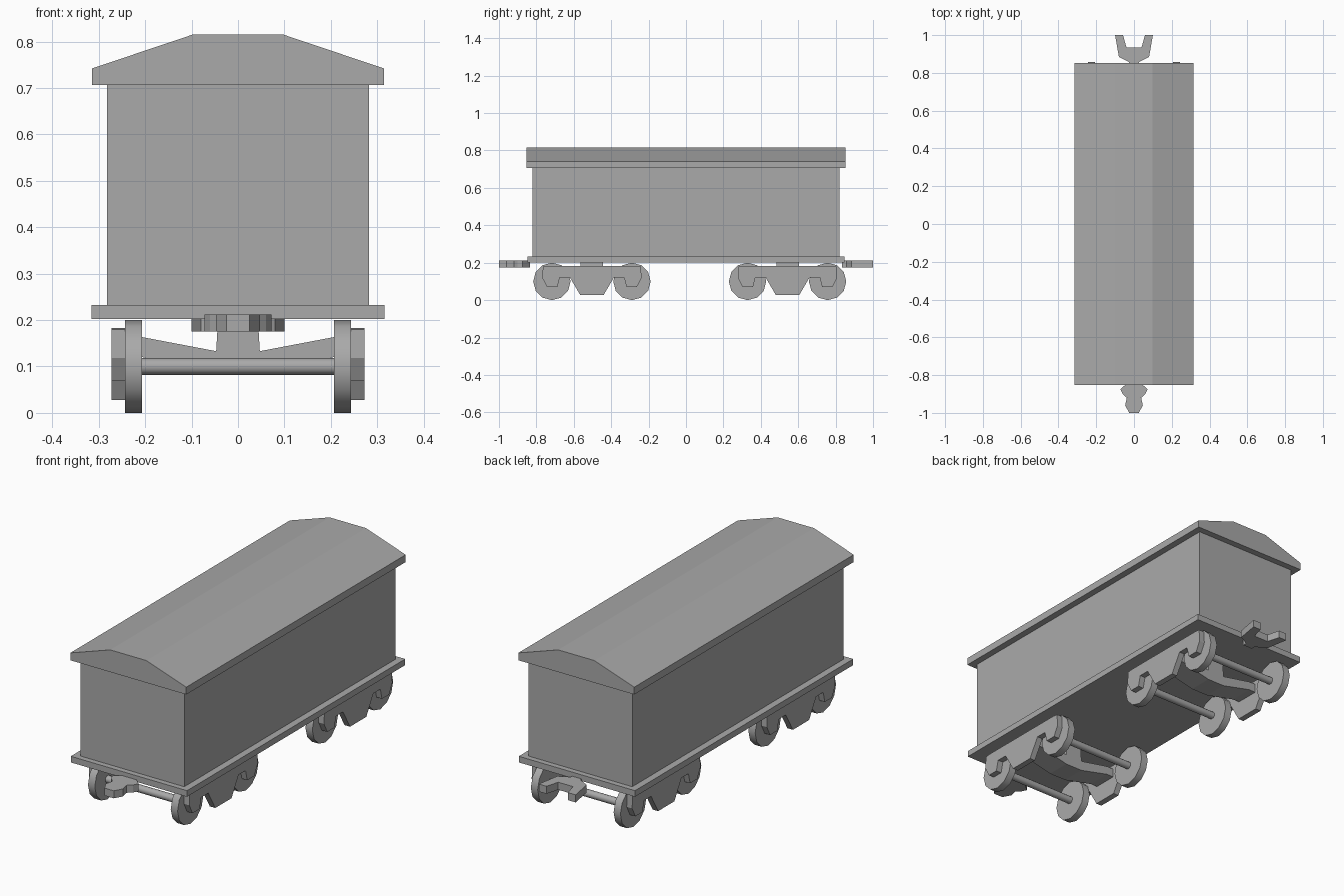
import bpy
import bmesh
import math
from mathutils import Matrix, Vector

cube = bpy.data.objects.get("Cube")
if cube:
    bpy.data.objects.remove(cube)

GREY = (0.4, 0.4, 0.4, 1)
paint = bpy.data.materials.new("plain grey")
paint.diffuse_color = GREY
paint.use_nodes = True
paint.node_tree.nodes["Principled BSDF"].inputs["Base Color"].default_value = GREY


def finish(name, bm, smooth=False):
    bmesh.ops.recalc_face_normals(bm, faces=bm.faces)
    mesh = bpy.data.meshes.new(name)
    bm.to_mesh(mesh)
    bm.free()
    mesh.materials.append(paint)
    obj = bpy.data.objects.new(name, mesh)
    bpy.context.collection.objects.link(obj)
    if smooth:
        bpy.ops.object.select_all(action="DESELECT")
        obj.select_set(True)
        bpy.context.view_layer.objects.active = obj
        bpy.ops.object.shade_smooth_by_angle(angle=math.radians(40))
    return obj


def prism(name, outline, axis, low, high):
    """Extrude a flat outline along x, y or z from low to high."""
    place = {"x": lambda a, b: (low, a, b),
             "y": lambda a, b: (a, low, b),
             "z": lambda a, b: (a, b, low)}[axis]
    bm = bmesh.new()
    face = bm.faces.new([bm.verts.new(place(a, b)) for a, b in outline])
    top = bmesh.ops.extrude_face_region(bm, geom=[face])["geom"]
    shift = Vector([(high - low) * (axis == k) for k in "xyz"])
    bmesh.ops.translate(bm, vec=shift,
                        verts=[v for v in top if isinstance(v, bmesh.types.BMVert)])
    return finish(name, bm)


def mirrored(half):
    """Complete an outline from its positive half."""
    return half + [(-a, b) for a, b in reversed(half)]


def box(name, x, y, z0, z1):
    return prism(name, mirrored([(x, -y), (x, y)]), "z", z0, z1)


def rod(name, x, y, z, radius, length):
    """Cylinder lying across the car."""
    bm = bmesh.new()
    bmesh.ops.create_cone(bm, cap_ends=True, segments=12, radius1=radius,
                          radius2=radius, depth=length)
    bmesh.ops.transform(bm, verts=bm.verts,
                        matrix=Matrix.Translation((x, y, z)) @ Matrix.Rotation(math.pi / 2, 4, "Y"))
    return finish(name, bm, smooth=True)


# Car body, floor and roof
box("floor", 0.316, 0.847, 0.202, 0.232)
box("body", 0.282, 0.82, 0.232, 0.706)
prism("roof", mirrored([(0.315, 0.706), (0.315, 0.742), (0.098, 0.815)]),
      "y", -0.852, 0.852)

# Couplers: rounded knuckle in front, open fork behind
knuckle = [(0.028, -0.835), (0.072, -0.875), (0.06, -0.9), (0.038, -0.92),
           (0.047, -0.96), (0.025, -1.0)]
fork = [(0.026, 0.835), (0.026, 0.857), (0.08, 0.885), (0.1, 1.0),
        (0.058, 1.0), (0.04, 0.935)]
prism("front_coupler", mirrored(knuckle), "z", 0.175, 0.212)
prism("back_coupler", mirrored(fork), "z", 0.175, 0.212)

# Bogies: side frames, dipped bolster, pivot, axles and wheels
frame = [(0.235, 0.183), (0.262, 0.18), (0.265, 0.118), (0.24, 0.07), (0.185, 0.07),
         (0.172, 0.122), (0.118, 0.122), (0.063, 0.028)]
bolster = [(0.245, 0.163), (0.205, 0.163), (0.047, 0.133), (0.043, 0.202)]
bolster_low = [(0.047, 0.083), (0.205, 0.12), (0.245, 0.12)]
for end, centre in (("front", -0.503), ("back", 0.543)):
    outline = [(centre + a, b) for a, b in mirrored(frame)]
    prism(end + "_bolster", mirrored(bolster_low + bolster),
          "y", centre - 0.06, centre + 0.06)
    for side, s in (("left", 1), ("right", -1)):
        prism(f"{end}_{side}_side_frame", outline, "x", s * 0.243, s * 0.273)
    for row, offset in (("leading", -0.214), ("trailing", 0.214)):
        y = centre + offset
        rod(f"{end}_{row}_axle", 0, y, 0.1, 0.018, 0.5)
        for side, s in (("left", 1), ("right", -1)):
            rod(f"{end}_{row}_{side}_wheel", s * 0.225, y, 0.1, 0.1, 0.037)
